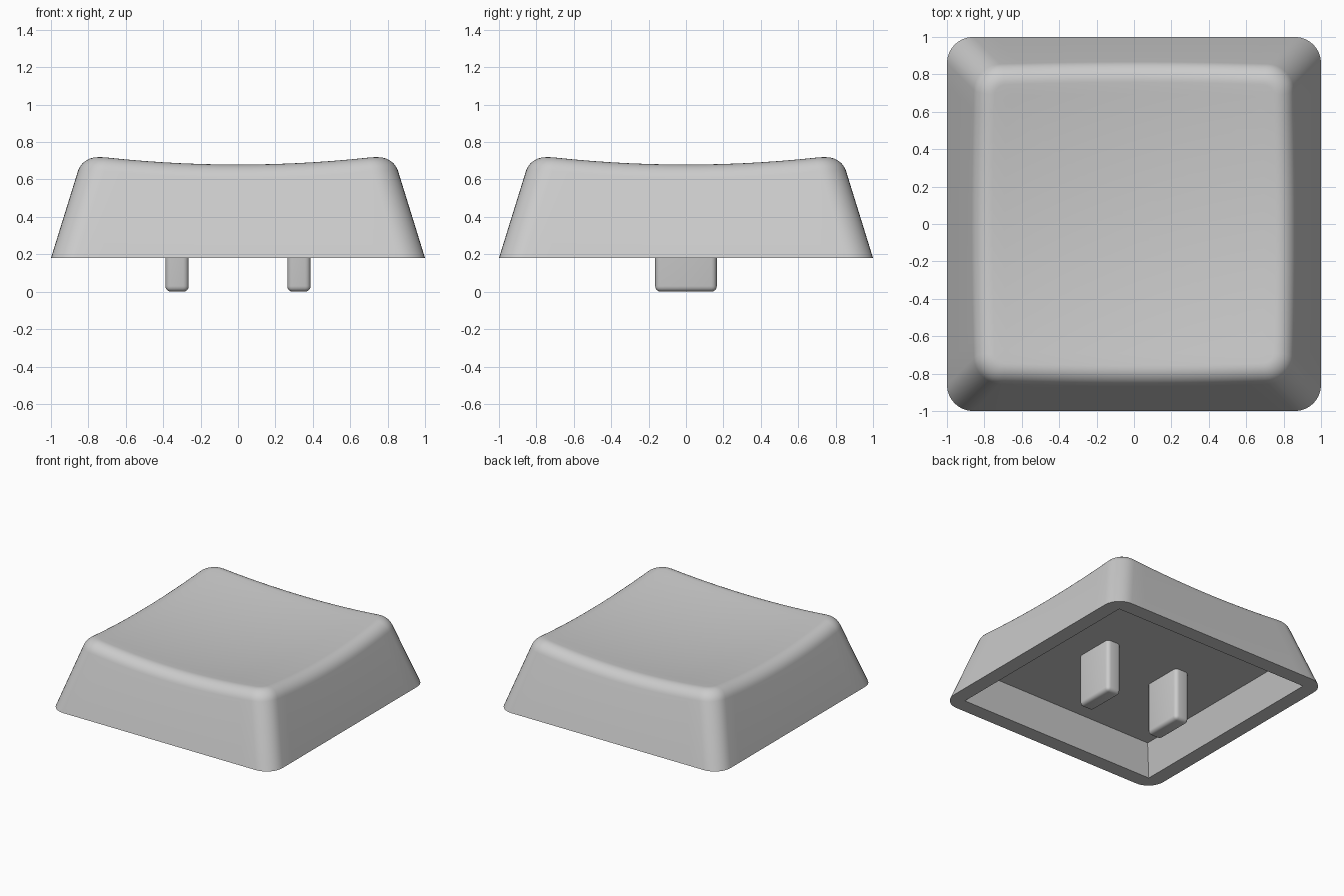
import bpy, bmesh, math
from mathutils import Vector

if "Cube" in bpy.data.objects:
    bpy.data.objects.remove(bpy.data.objects["Cube"])

BASE_Z, SLOPE, FILLET = 0.18, 0.31, 0.085
ARC, EDGE = 8, 14          # segments per corner and per straight side

gray = bpy.data.materials.new("light gray plastic")
gray.diffuse_color = (0.6, 0.6, 0.6, 1)
gray.use_nodes = True
gray.node_tree.nodes["Principled BSDF"].inputs["Base Color"].default_value = gray.diffuse_color


def perimeter(half, radius):
    """Rounded square outline, always the same number of points."""
    pts, c = [], half - radius
    for q in range(4):
        a0 = q * math.pi / 2
        rot = lambda x, y: (x * math.cos(a0) - y * math.sin(a0),
                            x * math.sin(a0) + y * math.cos(a0))
        for i in range(EDGE):
            pts.append(rot(half, -c + 2 * c * i / EDGE))
        for i in range(ARC):
            a = math.pi / 2 * i / ARC
            pts.append(rot(c + radius * math.cos(a), c + radius * math.sin(a)))
    return pts


def dish(x, y):
    return 0.633 + 0.08 * (x * x + y * y)


def wall_half(z):
    return 1 - SLOPE * (z - BASE_Z)


def finish(name, bm, angle):
    bmesh.ops.remove_doubles(bm, verts=bm.verts, dist=1e-5)
    bmesh.ops.recalc_face_normals(bm, faces=bm.faces)
    mesh = bpy.data.meshes.new(name)
    bm.to_mesh(mesh)
    bm.free()
    mesh.materials.append(gray)
    ob = bpy.data.objects.new(name, mesh)
    bpy.context.collection.objects.link(ob)
    bpy.ops.object.select_all(action='DESELECT')
    ob.select_set(True)
    bpy.context.view_layer.objects.active = ob
    bpy.ops.object.shade_smooth_by_angle(angle=math.radians(angle))


# Cap shell: ceiling, inner walls, rim, outer walls, rounded edge, dished top
rings = [[Vector((x, y, z)) for x, y in perimeter(h, r)]
         for h, r, z in ((0.81, 0, 0.42), (0.88, 0, BASE_Z), (1, 0.14, BASE_Z))]
count = len(rings[0])
columns = []
for i in range(count):
    # sharp edge where the sloping wall would meet the dish
    z = 0.7
    for _ in range(8):
        x, y = perimeter(wall_half(z), 0.14)[i]
        z = dish(x, y)
    edge, half = Vector((x, y, z)), wall_half(z)
    zl = z - FILLET * 0.95
    low = Vector((*perimeter(wall_half(zl), 0.14)[i], zl))
    tx, ty = perimeter(half - FILLET, 0.14 - FILLET)[i]
    top = Vector((tx, ty, dish(tx, ty)))
    # circular-style blend from wall to top
    w = math.sin((low - edge).angle(top - edge) / 2)
    col = []
    for k in range(9):
        t = k / 8
        a, b, c = (1 - t) ** 2, 2 * w * t * (1 - t), t * t
        col.append((low * a + edge * b + top * c) / (a + b + c))
    for k in range(1, 12):
        s = 1 - k / 12
        col.append(Vector((tx * s, ty * s, dish(tx * s, ty * s))))
    columns.append(col)
rings += [list(r) for r in zip(*columns)]

bm = bmesh.new()
loops = [[bm.verts.new(p) for p in r] for r in rings]
for a, b in zip(loops, loops[1:]):
    for i in range(count):
        j = (i + 1) % count
        bm.faces.new((a[i], a[j], b[j], b[i]))
bm.faces.new(loops[0])
centre = bm.verts.new((0, 0, dish(0, 0)))
for i in range(count):
    bm.faces.new((loops[-1][i], loops[-1][(i + 1) % count], centre))
finish("cap_shell", bm, 30)

# Two mounting prongs under the cap
for side, label in ((-1, "left"), (1, "right")):
    bm = bmesh.new()
    bmesh.ops.create_cube(bm, size=1)
    for v in bm.verts:
        v.co = Vector((v.co.x * 0.125 + side * 0.326, v.co.y * 0.33, (v.co.z + 0.5) * 0.46))
    edges = [e for e in bm.edges if min(v.co.z for v in e.verts) < 0.01]
    bmesh.ops.bevel(bm, geom=edges, offset=0.03, segments=4, profile=0.5, affect='EDGES')
    finish(label + "_prong", bm, 40)
